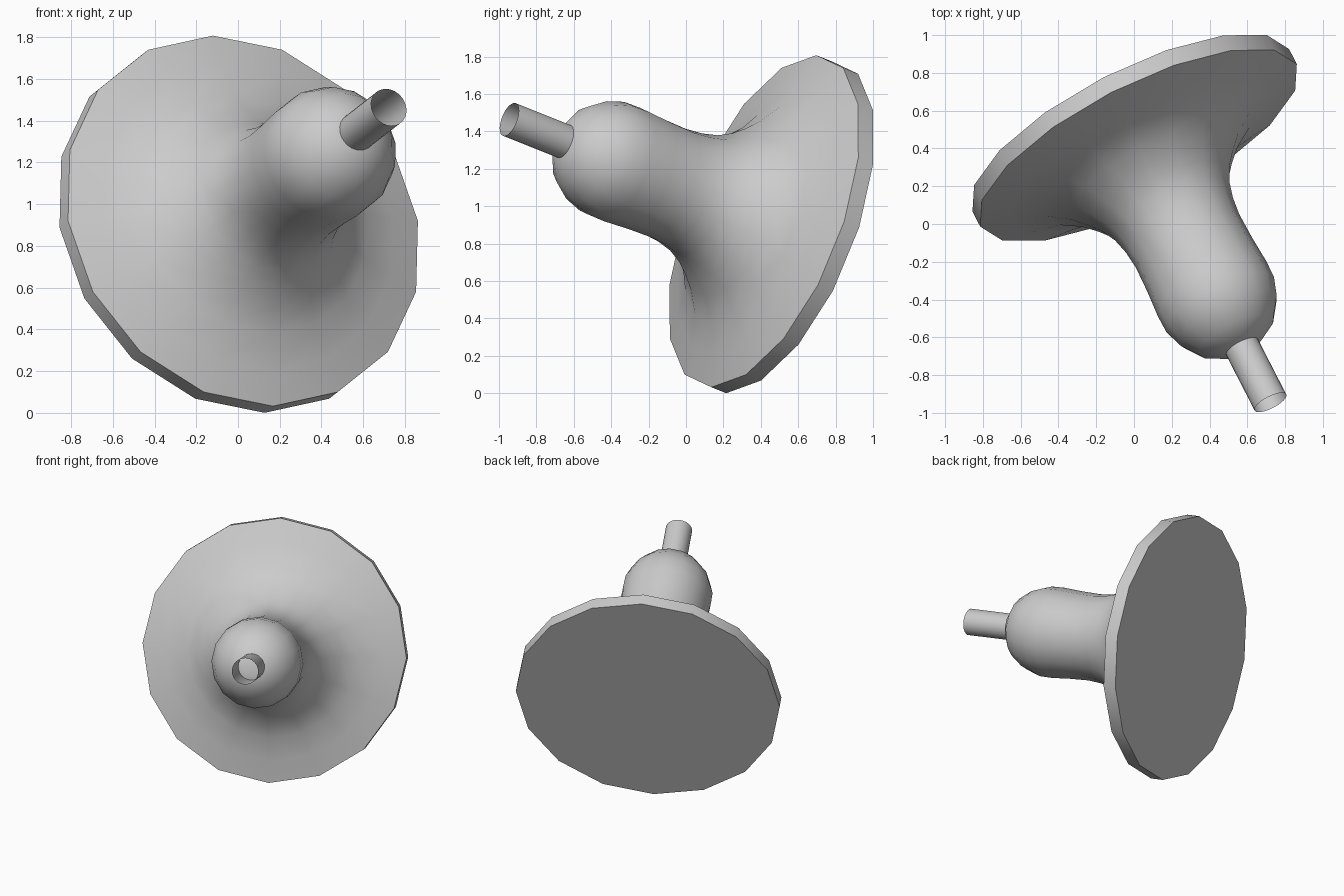
import bpy, bmesh, math
from mathutils import Vector, Matrix

if "Cube" in bpy.data.objects:
    bpy.data.objects.remove(bpy.data.objects["Cube"])

# Shared tilted axis: origin at the middle of the flat back face
axis = Vector((0.430, -0.838, 0.335)).normalized()
up = (Vector((0, 0, 1)) - axis * axis.z).normalized()
side = up.cross(axis)
frame = Matrix((side, up, axis)).transposed().to_4x4()
frame.translation = (-0.017, 0.496, 0.888)


def revolve(name, profile, sides, cap_start=False, cap_end=False):
    """Lathe (radius, height) points around the tilted axis."""
    bm = bmesh.new()
    rings = []
    for r, h in profile:
        rings.append([bm.verts.new((r * math.cos(2 * math.pi * i / sides),
                                    r * math.sin(2 * math.pi * i / sides), h))
                      for i in range(sides)])
    for a, b in zip(rings, rings[1:]):
        for i in range(sides):
            j = (i + 1) % sides
            bm.faces.new((a[i], a[j], b[j], b[i]))
    if cap_start:
        bm.faces.new(rings[0][::-1])
    if cap_end:
        bm.faces.new(rings[-1])
    bm.transform(frame)
    mesh = bpy.data.meshes.new(name)
    bm.to_mesh(mesh)
    bm.free()
    obj = bpy.data.objects.new(name, mesh)
    bpy.context.collection.objects.link(obj)
    bpy.ops.object.select_all(action='DESELECT')
    obj.select_set(True)
    bpy.context.view_layer.objects.active = obj
    bpy.ops.object.shade_smooth_by_angle(angle=math.radians(40))
    return obj


# Flared disc blending into a domed body
revolve("flared_body", [
    (0.942, 0.0), (0.942, 0.095), (0.78, 0.147), (0.61, 0.208), (0.50, 0.29),
    (0.43, 0.365), (0.38, 0.43), (0.34, 0.51), (0.318, 0.60), (0.308, 0.70),
    (0.312, 0.85), (0.322, 1.0), (0.320, 1.10), (0.288, 1.20), (0.220, 1.30),
    (0.13, 1.36), (0.06, 1.378)], 16, True, True)

# Open thin tube on the tip of the dome
revolve("tip_tube", [(0.094, 1.34), (0.094, 1.719)], 24)
